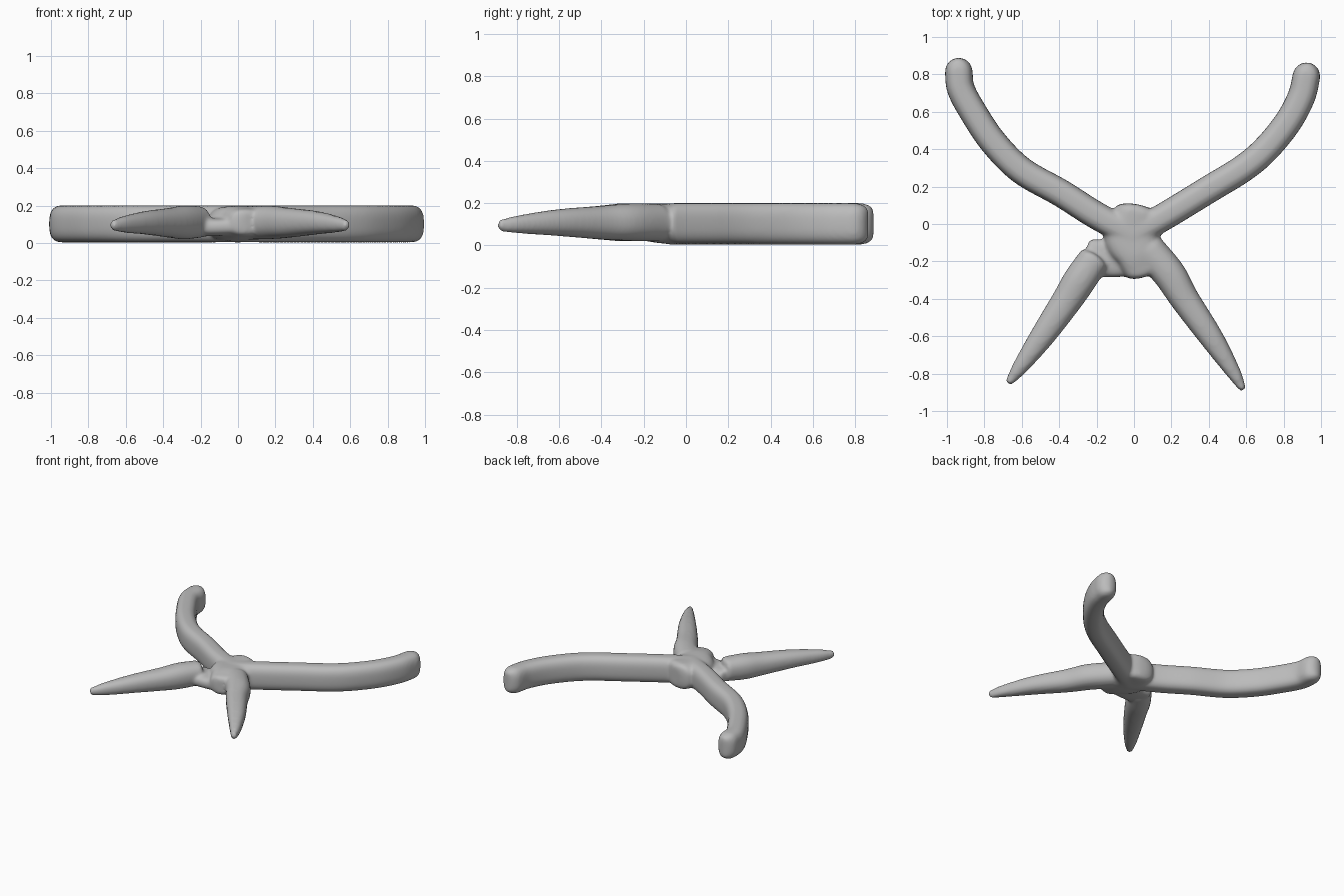
import bpy, bmesh, math
from mathutils import Vector

cube = bpy.data.objects.get("Cube")
if cube:
    bpy.data.objects.remove(cube, do_unlink=True)

SIDES = 28


def spline(points, steps=6):
    """Catmull-Rom resampling of (x, y, half_width, half_height, z_centre) rows."""
    p = [Vector(q) for q in points]
    p = [2 * p[0] - p[1]] + p + [2 * p[-1] - p[-2]]
    out = []
    for i in range(1, len(p) - 2):
        a, b, c, d = p[i - 1:i + 3]
        for k in range(steps):
            t = k / steps
            out.append(0.5 * (2 * b + (c - a) * t + (2 * a - 5 * b + 4 * c - d) * t * t
                              + (3 * b - a - 3 * c + d) * t ** 3))
    return out + [p[-2]]


def cap(row, direction, max_len):
    """Rows that round off one end of a limb."""
    rows = []
    for k in range(1, 6):
        t = math.radians(17 * k)
        r = row.copy()
        reach = min(row[2], max_len) * math.sin(t)
        r[0] += direction.x * reach
        r[1] += direction.y * reach
        r[2] *= math.cos(t)
        r[3] *= 0.6 + 0.4 * math.cos(t)
        rows.append(r)
    return rows


def limb(bm, points, max_len=0.08, power=2.8):
    """Closed loft with rounded oblong sections along a flat path."""
    rows = spline(points)
    flat = [Vector((r[0], r[1])) for r in rows]
    d0 = (flat[0] - flat[1]).normalized()
    d1 = (flat[-1] - flat[-2]).normalized()
    dirs = [(flat[min(i + 1, len(flat) - 1)] - flat[max(i - 1, 0)]).normalized()
            for i in range(len(flat))]
    head, tail = cap(rows[0], d0, max_len)[::-1], cap(rows[-1], d1, max_len)
    rows = head + rows + tail
    dirs = [-d0] * len(head) + dirs + [d1] * len(tail)
    rings = []
    for (x, y, w, h, z), d in zip(rows, dirs):
        ring = []
        for k in range(SIDES):
            a = 2 * math.pi * k / SIDES
            c, s = math.cos(a), math.sin(a)
            u = math.copysign(abs(c) ** (2 / power), c) * w
            v = math.copysign(abs(s) ** (2 / power), s) * h
            ring.append(bm.verts.new((x - d.y * u, y + d.x * u, z + v)))
        rings.append(ring)
    for r0, r1 in zip(rings, rings[1:]):
        for k in range(SIDES):
            n = (k + 1) % SIDES
            bm.faces.new((r0[k], r0[n], r1[n], r1[k]))
    bm.faces.new(rings[0][::-1])
    bm.faces.new(rings[-1])


bm = bmesh.new()

# Long curved back arms, even in thickness with blunt ends
Z, H = 0.102, 0.099
right_arm = [(0, -0.06), (-0.2, 0.045), (-0.39, 0.165), (-0.6, 0.285), (-0.75, 0.435),
             (-0.855, 0.59), (-0.925, 0.72), (-0.937, 0.815)]
left_arm = [(0, -0.05), (0.17, 0.045), (0.4, 0.185), (0.58, 0.295), (0.7, 0.395),
            (0.82, 0.54), (0.895, 0.68), (0.922, 0.79)]
for path in (right_arm, left_arm):
    limb(bm, [(x, y, 0.074, H, Z) for x, y in path])

# Central hub
limb(bm, [(0.015, 0.06, 0.12, H, Z), (-0.01, -0.07, 0.15, 0.096, Z),
          (0.02, -0.17, 0.115, 0.09, 0.108), (0.045, -0.24, 0.1, 0.075, 0.11)], 0.045)

# Tapered front legs
limb(bm, [(0.08, -0.14, 0.09, 0.09, 0.108), (0.19, -0.27, 0.088, 0.088, 0.11),
          (0.27, -0.4, 0.078, 0.08, 0.108), (0.415, -0.61, 0.064, 0.063, 0.108),
          (0.53, -0.79, 0.04, 0.043, 0.1), (0.575, -0.87, 0.022, 0.03, 0.095)], 0.03, 2.3)
limb(bm, [(-0.215, -0.19, 0.084, 0.085, 0.112), (-0.29, -0.3, 0.088, 0.09, 0.11),
          (-0.36, -0.41, 0.081, 0.08, 0.108), (-0.49, -0.6, 0.066, 0.063, 0.108),
          (-0.605, -0.76, 0.043, 0.045, 0.1), (-0.66, -0.835, 0.024, 0.03, 0.095)], 0.03, 2.3)

# Thin web joining one leg to the hub
limb(bm, [(-0.23, -0.18, 0.1, 0.05, 0.085), (-0.12, -0.185, 0.1, 0.048, 0.085),
          (0.0, -0.18, 0.1, 0.05, 0.09)], 0.03)

bmesh.ops.recalc_face_normals(bm, faces=bm.faces)
mesh = bpy.data.meshes.new("four_armed_body")
bm.to_mesh(mesh)
bm.free()
body = bpy.data.objects.new("four_armed_body", mesh)
bpy.context.collection.objects.link(body)

# One plain grey
grey = bpy.data.materials.new("plain_grey")
grey.use_nodes = True
colour = (0.5, 0.5, 0.5, 1)
grey.diffuse_color = colour
bsdf = next(n for n in grey.node_tree.nodes if n.type == 'BSDF_PRINCIPLED')
bsdf.inputs["Base Color"].default_value = colour
mesh.materials.append(grey)

# Fuse the limbs into one skin and soften the joints
fuse = body.modifiers.new("fuse", 'REMESH')
fuse.mode = 'VOXEL'
fuse.voxel_size = 0.011
fuse.use_smooth_shade = True
soften = body.modifiers.new("soften", 'SMOOTH')
soften.factor = 0.5
soften.iterations = 10
